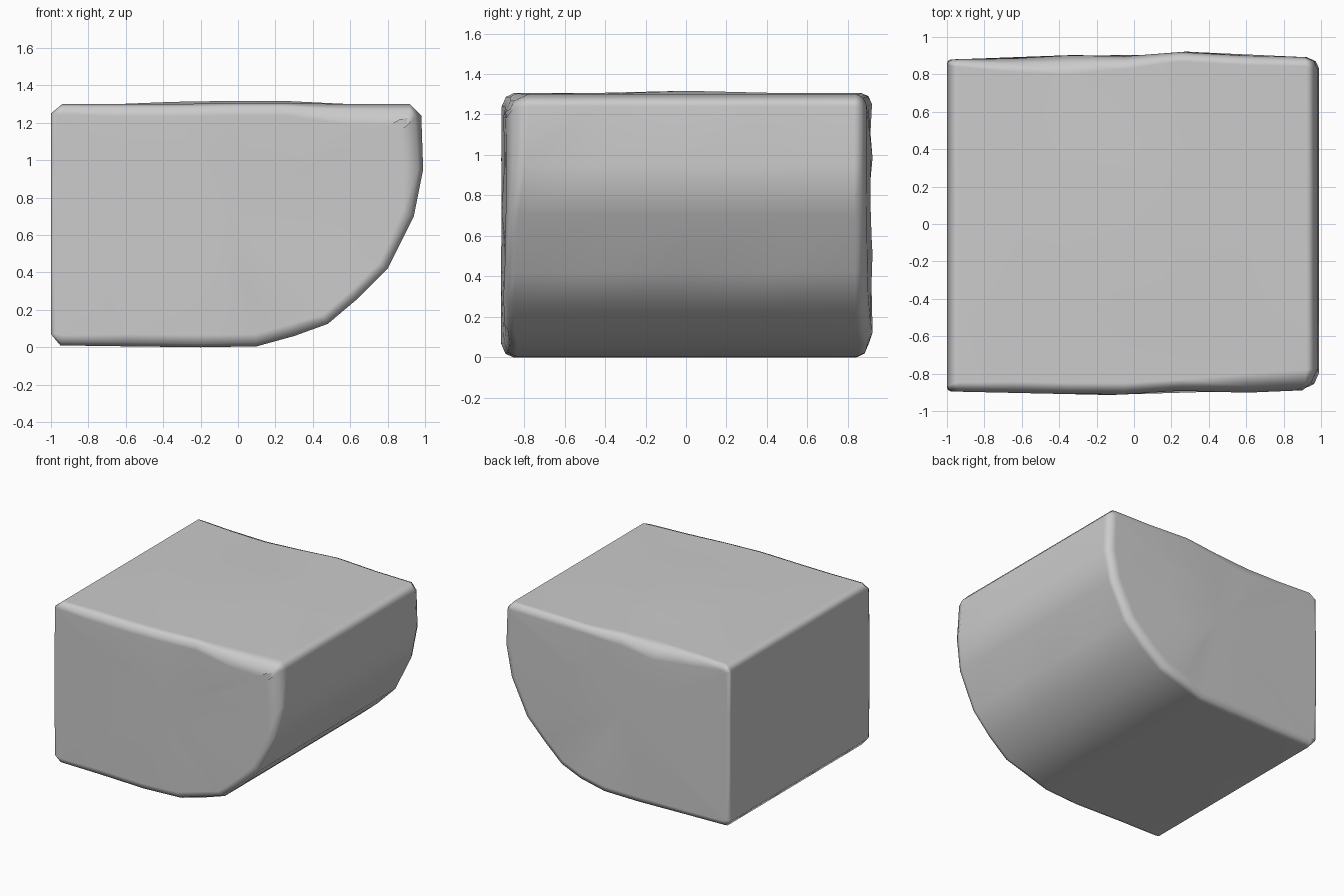
import bpy, bmesh
from mathutils import Vector

if "Cube" in bpy.data.objects:
    bpy.data.objects.remove(bpy.data.objects["Cube"])

# Side profile (x, z, front edge bevel, back edge bevel), counter-clockwise seen from the front
PROFILE = [
    (-0.95, 0.01, .05, .05), (-0.60, 0.005, .06, .05), (-0.20, 0.00, .06, .06),
    (0.10, 0.005, .06, .06), (0.30, 0.06, .06, .06), (0.48, 0.125, .05, .06),
    (0.64, 0.26, .05, .06), (0.80, 0.42, .05, .06), (0.94, 0.70, .06, .06),
    (0.99, 0.95, .09, .06), (0.98, 1.24, .11, .06), (0.92, 1.30, .11, .05),
    (0.60, 1.30, .10, .05), (0.25, 1.305, .06, .05), (-0.05, 1.305, .06, .07),
    (-0.35, 1.30, .06, .10), (-0.65, 1.30, .06, .07), (-0.94, 1.30, .05, .04),
    (-1.00, 1.25, .03, .03), (-1.00, 0.90, .02, .02), (-1.00, 0.45, .02, .02),
    (-1.00, 0.07, .03, .03),
]
# Waviness of the front and back faces: (x, distance from centre)
FRONT = [(-1, .895), (-.55, .905), (-.1, .915), (.2, .89), (.6, .902), (1, .885)]
BACK = [(-1, .88), (-.6, .885), (-.3, .905), (0, .895), (.28, .922), (.6, .9), (1, .89)]


def lerp_table(table, x):
    x = max(-1, min(1, x))
    for (x0, v0), (x1, v1) in zip(table, table[1:]):
        if x <= x1:
            return v0 + (v1 - v0) * (x - x0) / (x1 - x0)


def inward(i):
    a, b = PROFILE[i - 1], PROFILE[(i + 1) % len(PROFILE)]
    t = Vector((b[0] - a[0], b[1] - a[1])).normalized()
    return Vector((-t.y, t.x))


def end_ring(bm, side, inset, drop, shrink=0.0):
    """Profile ring near one end, pulled in by fractions of the local bevel."""
    table, k = (FRONT, 2) if side < 0 else (BACK, 3)
    ring = []
    for i, p in enumerate(PROFILE):
        q = Vector(p[:2]) + inward(i) * p[k] * inset
        q = q.lerp(Vector((-0.05, 0.72)), shrink)
        y = lerp_table(table, q.x) - p[k] * drop
        ring.append(bm.verts.new((q.x, side * y, q.y)))
    return ring


def mid_ring(bm, y):
    bulge = 0.012 * (1 - abs(y) / 0.5)
    return [bm.verts.new((x, y, z + (bulge if z > 1.29 and abs(x) < .5 else 0)))
            for x, z, _, _ in PROFILE]


# Rock block: rings lofted from front to back
bm = bmesh.new()
spec = [(1.0, 0.0, .5), (1.1, 0.0, 0), (.3, .35, 0), (0, 1.0, 0)]
rings = [end_ring(bm, -1, *s) for s in spec]
rings += [mid_ring(bm, y) for y in (-.45, 0, .45)]
rings += [end_ring(bm, 1, *s) for s in reversed(spec)]
n = len(PROFILE)
for a, b in zip(rings, rings[1:]):
    for i in range(n):
        j = (i + 1) % n
        bm.faces.new((a[i], a[j], b[j], b[i]))

# End caps
for ring, side, table in ((rings[0], -1, FRONT), (rings[-1], 1, BACK)):
    c = bm.verts.new((-0.05, side * lerp_table(table, -0.05), 0.72))
    for i in range(n):
        bm.faces.new((ring[i], ring[(i + 1) % n], c))
bmesh.ops.recalc_face_normals(bm, faces=bm.faces)

mesh = bpy.data.meshes.new("rock_block")
bm.to_mesh(mesh)
bm.free()
rock = bpy.data.objects.new("rock_block", mesh)
bpy.context.collection.objects.link(rock)
for f in mesh.polygons:
    f.use_smooth = True
wn = rock.modifiers.new("face_weighted_shading", 'WEIGHTED_NORMAL')
wn.weight = 60
